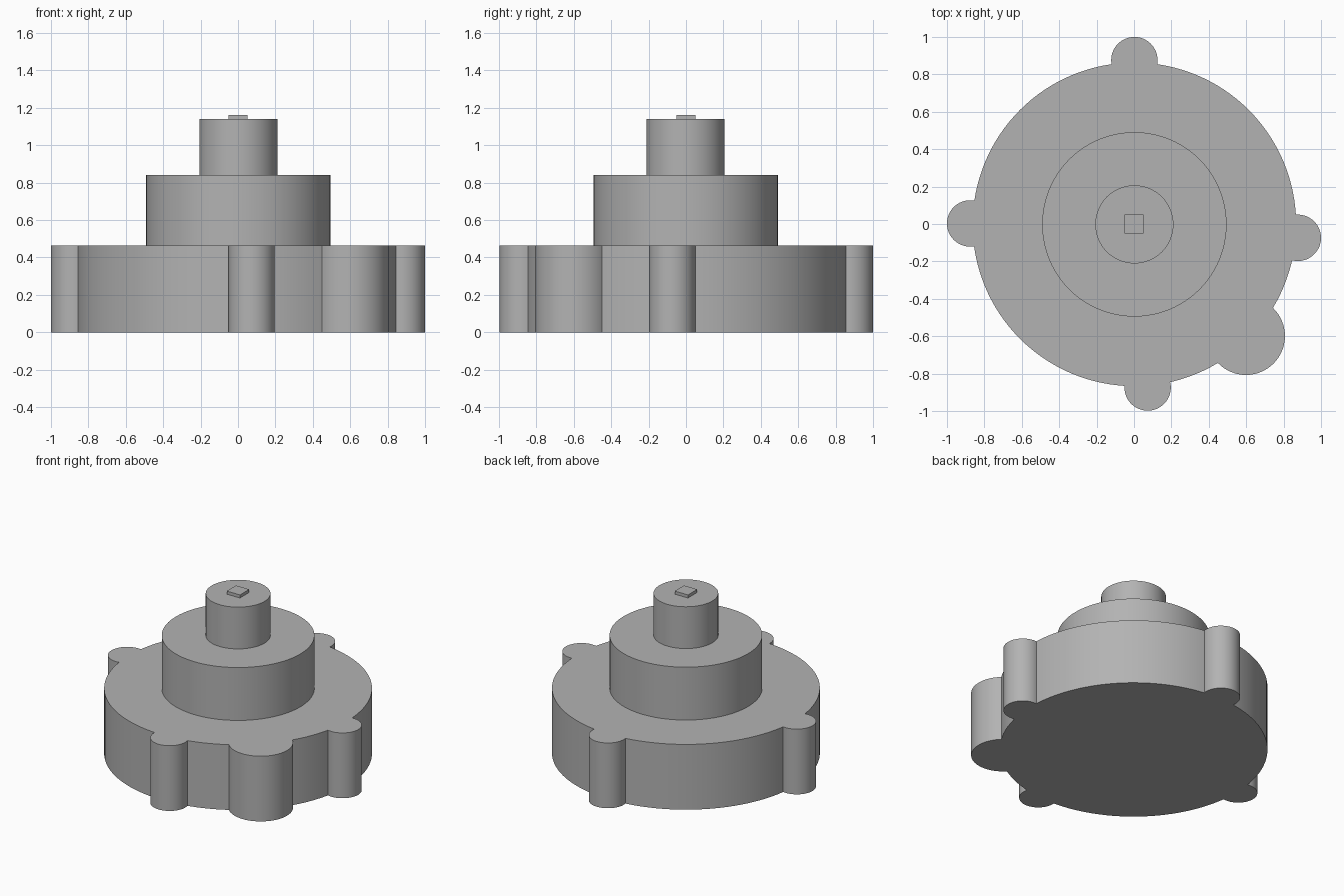
import bpy
import bmesh
from math import sin, cos, tau, atan2, acos, radians, hypot

cube = bpy.data.objects.get("Cube")
if cube:
    bpy.data.objects.remove(cube)

grey = bpy.data.materials.new("plain grey")
grey.use_nodes = True
colour = (0.45, 0.45, 0.45, 1)
grey.diffuse_color = colour
grey.node_tree.nodes["Principled BSDF"].inputs["Base Color"].default_value = colour

AXIS = (0.002, -0.002)


def circle(x, y, radius, count):
    return [(x + radius * cos(tau * i / count), y + radius * sin(tau * i / count))
            for i in range(count)]


def extrude(name, outline, bottom, top):
    """Solid with the given outline between two heights."""
    bm = bmesh.new()
    base = bm.faces.new([bm.verts.new((x, y, bottom)) for x, y in outline])
    ring = bmesh.ops.extrude_face_region(bm, geom=[base], use_keep_orig=True)["geom"]
    for v in ring:
        if isinstance(v, bmesh.types.BMVert):
            v.co.z = top
    bmesh.ops.recalc_face_normals(bm, faces=bm.faces)
    mesh = bpy.data.meshes.new(name)
    bm.to_mesh(mesh)
    bm.free()
    mesh.materials.append(grey)
    obj = bpy.data.objects.new(name, mesh)
    bpy.context.collection.objects.link(obj)
    bpy.ops.object.select_all(action="DESELECT")
    obj.select_set(True)
    bpy.context.view_layer.objects.active = obj
    bpy.ops.object.shade_smooth_by_angle(angle=radians(25))


def lobed_outline(disc, lobes):
    """Outer outline of a disc merged with round lobes on its rim."""
    cx, cy, r = disc
    points = [p for p in circle(cx, cy, r, 128)
              if all(hypot(p[0] - x, p[1] - y) > s + 0.003 for x, y, s in lobes)]
    for x, y, s in lobes:
        points += [p for p in circle(x, y, s, 64)
                   if hypot(p[0] - cx, p[1] - cy) > r + 0.003]
        # Corners where the lobe meets the disc
        d = hypot(x - cx, y - cy)
        middle = atan2(y - cy, x - cx)
        half = acos((d * d + r * r - s * s) / (2 * d * r))
        points += [(cx + r * cos(a), cy + r * sin(a)) for a in (middle - half, middle + half)]
    return sorted(points, key=lambda p: atan2(p[1] - cy, p[0] - cx))


# Base flange with four small bolt lobes and one large lobe
lobes = [(0.002, 0.876, 0.124), (-0.876, 0.003, 0.124), (0.876, -0.074, 0.124),
         (0.073, -0.874, 0.124), (0.599, -0.599, 0.208)]
extrude("base_flange", lobed_outline((*AXIS, 0.865), lobes), 0, 0.465)

# Stepped body and shaft
extrude("middle_drum", circle(*AXIS, 0.493, 96), 0.465, 0.842)
extrude("upper_shaft", circle(*AXIS, 0.209, 64), 0.842, 1.14)

# Square key on the shaft end
h = 0.052
extrude("square_key", [(-h, -h), (h, -h), (h, h), (-h, h)], 1.14, 1.162)
